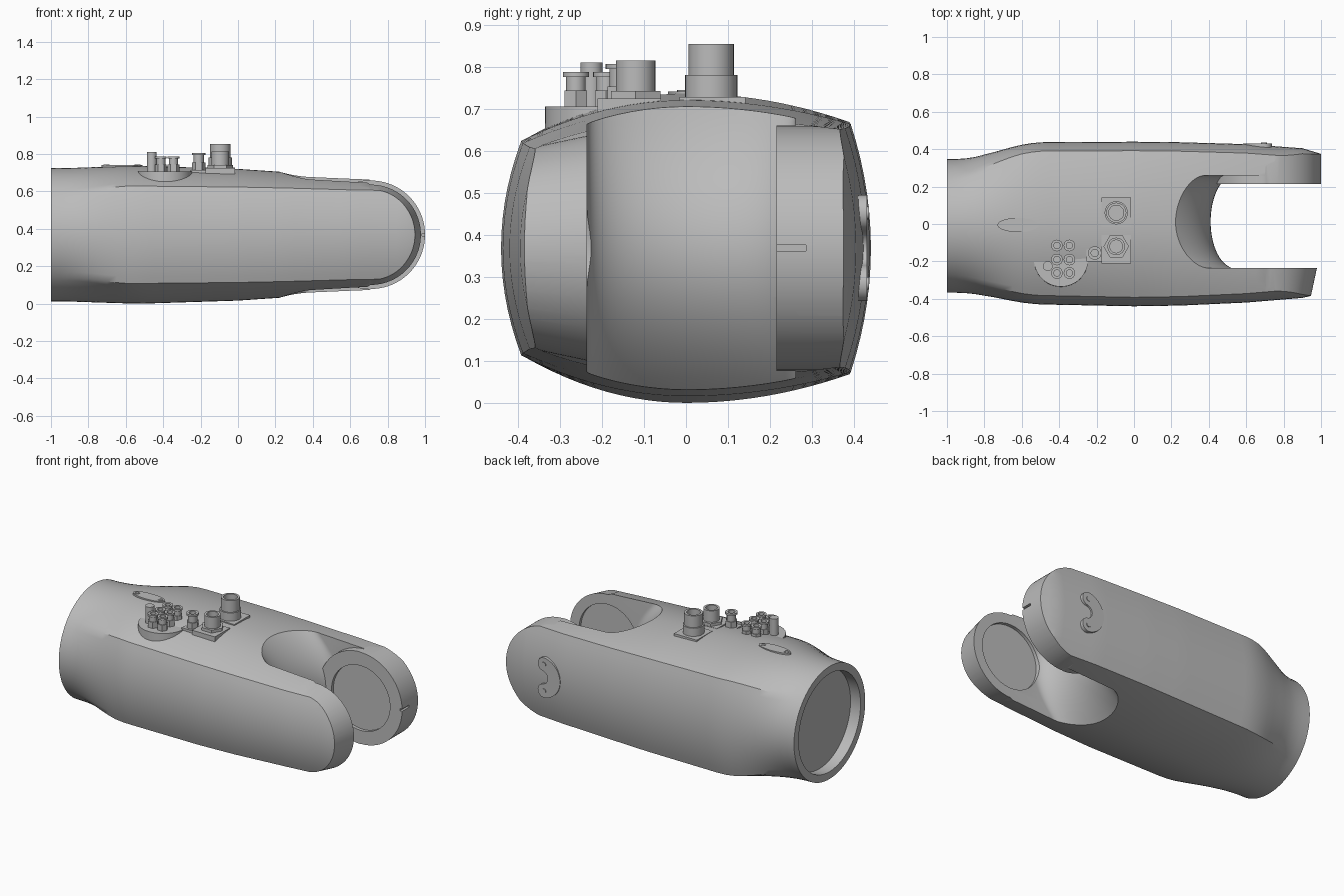
import bpy, bmesh
from math import sin, cos, pi, hypot

old = bpy.data.objects.get("Cube")
if old:
    bpy.data.objects.remove(old, do_unlink=True)

grey = bpy.data.materials.new("plain grey")
grey.use_nodes = True
TONE = (0.5, 0.5, 0.5, 1)
grey.diffuse_color = TONE
next(n for n in grey.node_tree.nodes if n.type == 'BSDF_PRINCIPLED').inputs["Base Color"].default_value = TONE

ZC = 0.368    # height of the long axis
PIVOT = 0.71  # x of the fork pivot


def loft(name, rings):
    """Skin a list of equal-length point rings and cap both ends."""
    bm = bmesh.new()
    loops = [[bm.verts.new(p) for p in ring] for ring in rings]
    n = len(loops[0])
    for a, b in zip(loops, loops[1:]):
        for i in range(n):
            j = (i + 1) % n
            bm.faces.new((a[i], a[j], b[j], b[i]))
    bm.faces.new(loops[0])
    bm.faces.new(loops[-1][::-1])
    bmesh.ops.recalc_face_normals(bm, faces=bm.faces[:])
    mesh = bpy.data.meshes.new(name)
    bm.to_mesh(mesh)
    bm.free()
    ob = bpy.data.objects.new(name, mesh)
    bpy.context.collection.objects.link(ob)
    mesh.materials.append(grey)
    return ob


def activate(ob):
    bpy.ops.object.select_all(action='DESELECT')
    ob.select_set(True)
    bpy.context.view_layer.objects.active = ob


def smooth(ob):
    activate(ob)
    bpy.ops.object.shade_smooth_by_angle(angle=0.55)
    return ob


def boolean(ob, tool, operation):
    mod = ob.modifiers.new("cut", 'BOOLEAN')
    mod.solver = 'EXACT'
    mod.operation = operation
    mod.object = tool
    activate(ob)
    bpy.ops.object.modifier_apply(modifier=mod.name)
    bpy.data.objects.remove(tool, do_unlink=True)


def lathe(name, x, y, profile, n=32, sx=1):
    """Turned part on a vertical axis; profile holds (radius, z)."""
    return smooth(loft(name, [[(x + sx * r * cos(2 * pi * i / n), y + r * sin(2 * pi * i / n), z)
                               for i in range(n)] for r, z in profile]))


def disc_y(name, x, z, r, y0, y1, n=64):
    return loft(name, [[(x + r * cos(2 * pi * i / n), y, z + r * sin(2 * pi * i / n))
                        for i in range(n)] for y in (y0, y1)])


def box(name, x0, x1, y0, y1, z0, z1):
    return loft(name, [[(x0, y0, z), (x1, y0, z), (x1, y1, z), (x0, y1, z)] for z in (z0, z1)])


# Body sections: x, front width, back width, half height, front and back crease heights
KEYS = [(-1, .37, .345, .355, .27, .30), (-.8, .405, .405, .365, .265, .30),
        (-.5, .43, .437, .368, .26, .30), (0, .44, .44, .352, .255, .295),
        (.25, .436, .437, .335, .25, .29), (.6, .42, .427, .312, .24, .285),
        (.9, .395, .405, .295, .235, .282), (1.1, .35, .345, .29, .23, .28)]


def params(x):
    for a, b in zip(KEYS, KEYS[1:]):
        if x <= b[0]:
            t = (x - a[0]) / (b[0] - a[0])
            return [p + (q - p) * t for p, q in zip(a, b)][1:]
    return KEYS[-1][1:]


def section(x):
    front, back, high, hf, hb = params(x)
    bulge = 0.048
    cf, cb = front - bulge, back - bulge
    pts = []

    def crown(t, sign):
        drop = (high - (hf if t < 0 else hb)) * t * t
        pts.append((t * (cf if t < 0 else cb), sign * (high - drop)))

    steps, side = 24, 14
    for i in range(steps):
        crown(-1 + 2 * i / steps, 1)
    for i in range(side):
        s = 1 - 2 * i / side
        pts.append((cb + bulge * (1 - s * s), s * hb))
    for i in range(steps):
        crown(1 - 2 * i / steps, -1)
    for i in range(side):
        s = -1 + 2 * i / side
        pts.append((-cf - bulge * (1 - s * s), s * hf))
    # blend to a round mouth at the closed end
    w = min(1, max(0, (-.55 - x) / .45))
    w = w * w * (3 - 2 * w)
    ring = []
    for y, z in pts:
        k = .357 / hypot(y, z)
        ring.append((x, y + w * (y * k - .01 - y), ZC + z + w * (z * k - z)))
    return ring


body = loft("arm_body", [section(-1 + 2.1 * i / 42) for i in range(43)])

# Fork gap with a saddle-shaped web
rings = []
for k in range(31):
    z = -.1 + .96 * k / 30
    x0 = .41 - .18 * ((z - ZC) / .33) ** 2
    arc = [pi * (i / 32 - .5) for i in range(33)]
    curve = [(x0 + .13 * (1 - cos(a)), .0125 + .2475 * sin(a), z) for a in arc]
    rings.append([(1.3, -.235, z)] + curve + [(1.3, .26, z)])
boolean(body, loft("gap_cutter", rings), 'DIFFERENCE')

# Thickened pivot pad on the back prong
boolean(body, disc_y("pad", PIVOT, ZC, .292, .215, .29), 'UNION')

# Rounded prong ends, tapering toward the front
rings = []
for y, r in ((-.6, .175), (-.39, .235), (-.235, .268), (0, .285), (.2, .29), (.6, .29)):
    arc = [pi * (i / 48 - .5) for i in range(49)]
    end = [(PIVOT + r * cos(a), y, ZC + r * sin(a)) for a in arc]
    rings.append([(-1.2, y, ZC - .6), (.1, y, ZC - .6)] + end + [(.1, y, ZC + .6), (-1.2, y, ZC + .6)])
boolean(body, loft("envelope", rings), 'INTERSECT')

# Pivot recesses, round mouth and small end slot
boolean(body, disc_y("back_recess", PIVOT, ZC, .205, .1, .235), 'DIFFERENCE')
boolean(body, disc_y("front_recess", PIVOT, ZC, .205, -.255, -.1), 'DIFFERENCE')
mouth = [[(x, -.01 + .31 * cos(2 * pi * i / 64), ZC + .31 * sin(2 * pi * i / 64))
          for i in range(64)] for x in (-1.1, -.93)]
boolean(body, loft("mouth_cutter", mouth), 'DIFFERENCE')
boolean(body, box("slot_cutter", .985, 1.1, .2, .285, .361, .375), 'DIFFERENCE')
smooth(body)

# Round connector pod with its seven fittings
lathe("connector_pod", -.39, -.19, [(.148, .55), (.145, .705)], 48)


def fitting(name, x, y, z, top, r):
    h = top - z
    lathe(name + "_nut", x, y, [(r, z), (r, z + h * .5)], 6)
    lathe(name, x, y, [(r * .75, z), (r * .75, top - .012), (r, top - .012), (r, top),
                       (r * .55, top), (r * .55, top - .03)], 24)


for i, x in enumerate((-.412, -.345)):
    for j, y in enumerate((-.115, -.19, -.262)):
        fitting(f"pod_fitting_{i}{j}", x, y, .70, .787, .031)
lathe("pod_pin", -.461, -.225, [(.026, .70), (.026, .81)], 24)

# Small fitting on its square foot
box("small_foot", -.255, -.17, -.20, -.095, .66, .715)
fitting("small_fitting", -.21, -.155, .70, .806, .036)

# Two large sockets on square plates
box("front_socket_plate", -.175, -.015, -.21, -.06, .66, .724)
lathe("front_socket_nut", -.095, -.12, [(.068, .71), (.068, .742)], 6)
lathe("front_socket", -.095, -.12, [(.047, .72), (.047, .814), (.034, .814), (.034, .765)])
box("back_socket_plate", -.175, -.015, -.015, .142, .68, .728)
lathe("back_socket", -.095, .06, [(.062, .71), (.062, .78), (.054, .78), (.054, .854),
                                  (.04, .854), (.04, .80)])

# Oval cover on top with two screws
lathe("oval_cover", -.62, -.005, [(.038, .71), (.038, .741)], 48, 2.9)
for s in (-1, 1):
    lathe("oval_screw", -.62 + s * .083, -.005, [(.016, .73), (.016, .744), (.009, .744), (.009, .741)], 16)

# Curved cover plate on the back, with two screws
A, MID, HALF = pi * 100 / 180, .085, .043
outline = []
for i in range(25):
    a = A + (2 * pi - 2 * A) * i / 24
    outline.append((MID + HALF, a))
points = [(r * cos(a), r * sin(a)) for r, a in outline]
for s in (-1, 1):
    a0 = -s * A
    cx, cz = MID * cos(a0), MID * sin(a0)
    if s == 1:
        start = a0
        points += [(cx + HALF * cos(start + pi * i / 10), cz + HALF * sin(start + pi * i / 10))
                   for i in range(1, 10)]
    else:
        tail = [(cx + HALF * cos(a0 + pi + pi * i / 10), cz + HALF * sin(a0 + pi + pi * i / 10))
                for i in range(1, 10)]
inner = [((MID - HALF) * cos(a), (MID - HALF) * sin(a)) for r, a in outline]
points += inner[::-1] + tail
smooth(loft("curved_cover", [[(PIVOT + x, y, ZC + z) for x, z in points] for y in (.37, .431)]))
for s in (-1, 1):
    smooth(disc_y("cover_screw", PIVOT + MID * cos(A), ZC + s * MID * sin(A), .015, .40, .435, 16))
